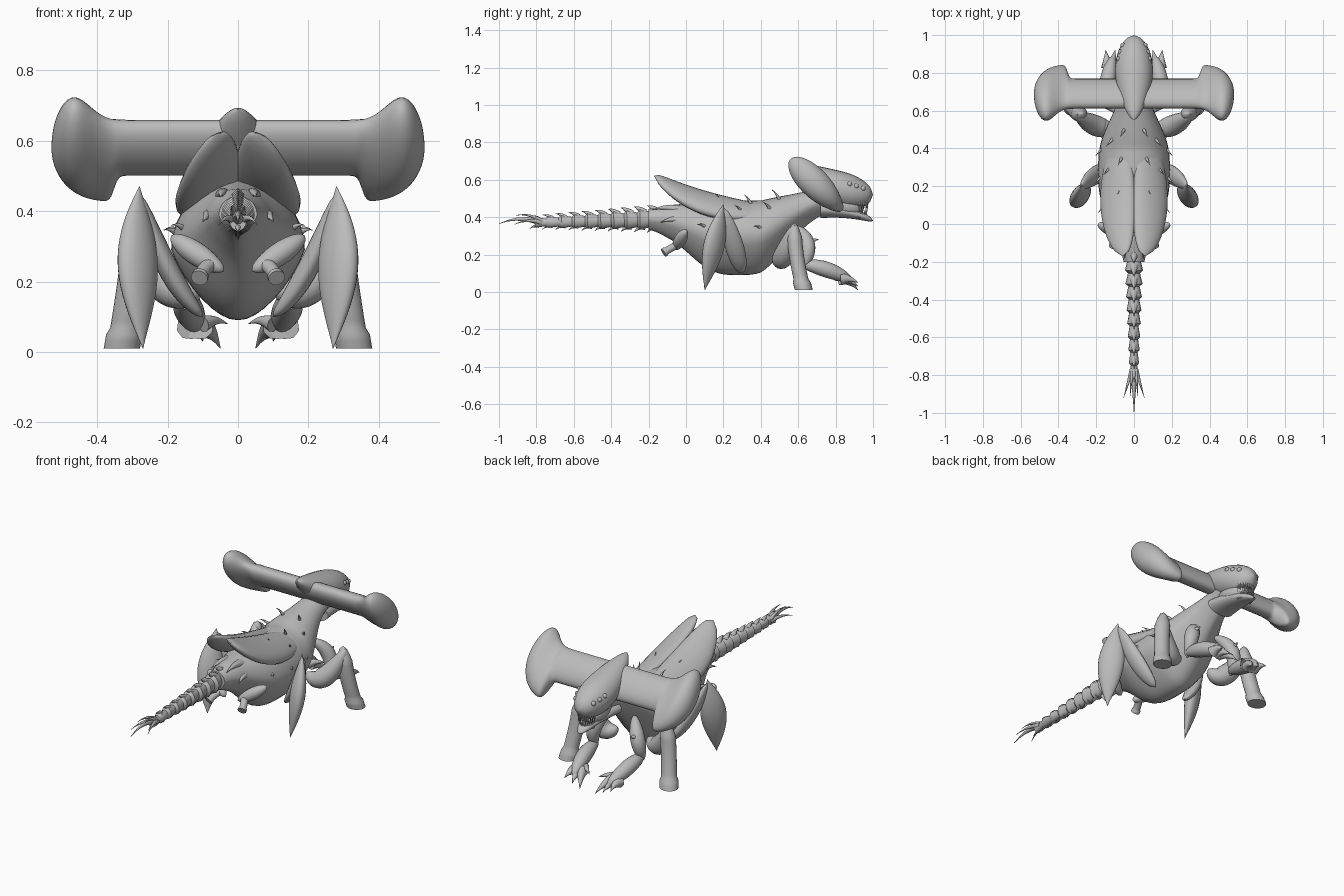
import bpy, bmesh, math
from mathutils import Vector

cube = bpy.data.objects.get("Cube")
if cube:
    bpy.data.objects.remove(cube, do_unlink=True)

grey = bpy.data.materials.new("stone grey")
grey.use_nodes = True
grey.diffuse_color = (0.5, 0.5, 0.5, 1)
grey.node_tree.nodes["Principled BSDF"].inputs["Base Color"].default_value = grey.diffuse_color

ALONG_X, ALONG_Y, UP = Vector((1, 0, 0)), Vector((0, 1, 0)), Vector((0, 0, 1))


def finish(name, bm):
    bmesh.ops.recalc_face_normals(bm, faces=bm.faces)
    mesh = bpy.data.meshes.new(name)
    bm.to_mesh(mesh)
    bm.free()
    mesh.materials.append(grey)
    obj = bpy.data.objects.new(name, mesh)
    bpy.context.collection.objects.link(obj)
    bpy.ops.object.select_all(action="DESELECT")
    obj.select_set(True)
    bpy.context.view_layer.objects.active = obj
    bpy.ops.object.shade_smooth_by_angle(angle=math.radians(45))


def loft(bm, rows, ref=UP, side=1, sides=20, axis=None, keel=0):
    """Join ellipses given as (centre, half width, half height); keel narrows the underside."""
    rings = []
    for i, (centre, w, h) in enumerate(rows):
        ahead, behind = rows[min(i + 1, len(rows) - 1)][0], rows[max(i - 1, 0)][0]
        tangent = axis or (ahead - behind).normalized()
        across = tangent.cross(ref).normalized()
        up = across.cross(tangent)
        ring = []
        for k in range(sides):
            c, s = math.cos(math.tau * k / sides), math.sin(math.tau * k / sides)
            p = centre + across * max(w, 0.001) * c * (1 + keel * min(0, s)) + up * max(h, 0.001) * s
            ring.append(bm.verts.new((p.x * side, p.y, p.z)))
        rings.append(ring)
    for low, high in zip(rings, rings[1:]):
        for k in range(sides):
            n = (k + 1) % sides
            bm.faces.new((low[k], low[n], high[n], high[k]))
    bm.faces.new(rings[0])
    bm.faces.new(rings[-1])


# Thickness rules along a limb, from start (0) to end (1)
def spindle(t):
    return math.sqrt(max(0, math.sin(math.pi * t)))


def blade(t):
    return math.sin(math.pi * t)


def thorn(t):
    return 1 - t


def nose(t):
    return math.sqrt(1 - t)


def boot(t):
    return math.sqrt(min(1, 4 * t)) * (1.2 if t > 0.85 else 1)


def limb_rows(start, bend, end, w, h, shape, steps=20):
    """Smooth path through three points with a thickness rule."""
    a, b, c = Vector(start), Vector(bend), Vector(end)
    handle = b * 2 - (a + c) / 2
    rows = []
    for i in range(steps + 1):
        t = i / steps
        centre = a * (1 - t) ** 2 + handle * 2 * t * (1 - t) + c * t * t
        rows.append((centre, w * shape(t), h * shape(t)))
    return rows


def single(name, rows, **options):
    bm = bmesh.new()
    loft(bm, rows, **options)
    finish(name, bm)


def pair(name, rows, **options):
    single("left_" + name, rows, **options)
    single("right_" + name, rows, side=-1, **options)


def spike(bm, base, tip, r, side=1):
    a, b = Vector(base), Vector(tip)
    sag = Vector((0, 0, (a - b).length / 10))
    loft(bm, limb_rows(a, (a + b) / 2 + sag, b, r, r, thorn, steps=5),
         ref=Vector((0.3, 0.2, 1)), side=side, sides=8)


# Torso and neck: a swollen belly with a keel, then a rising neck
def body_at(y):
    swell = math.exp(-abs((y - 0.28) / 0.3) ** 3)
    slim = 0.07 * min(1, (y + 0.5) / 0.4)
    z = 0.39 - 0.1 * swell + 0.3 * max(0, y - 0.4)
    return Vector((0, y, z)), slim + 0.12 * swell, slim + 0.13 * swell


single("body", [body_at(i / 40 - 0.2) for i in range(41)],
       sides=32, axis=ALONG_Y, keel=0.35)

# Segmented tail with flared rims, and scales above and below
count = 10
step = 0.7 / count
rows = []
bm = bmesh.new()
for i in range(count):
    y, z, r = -0.12 - step * i, 0.39 - 0.002 * i, 0.06 - 0.0035 * i
    back = y - step
    rows += [(Vector((0, y, z)), r * 0.6, r * 0.75), (Vector((0, y - step * 0.8, z)), r * 0.85, r)]
    for s in (-1, 1):
        spike(bm, (0, y - step / 2, z + s * r * 0.6), (0, back - step / 4, z + s * r * 1.2), r * 0.45)
single("tail", rows, sides=14)
finish("tail_scales", bm)

# Tail fork
bm = bmesh.new()
spike(bm, (0, -0.77, 0.37), (0, -1, 0.365), 0.02)
for s in (-1, 1):
    spike(bm, (0.01, -0.77, 0.37), (0.055, -0.92, 0.36), 0.014, side=s)
    spike(bm, (0.01, -0.77, 0.38), (0.02, -0.91, 0.41), 0.012, side=s)
finish("tail_fork", bm)

# Pointed back shells, leaning outwards and meeting over the spine
pair("back_shell", limb_rows((0.06, -0.17, 0.62), (0.085, 0.12, 0.47), (0.07, 0.5, 0.43),
                             0.105, 0.045, spindle),
     ref=Vector((0.6, 0, 1)), axis=ALONG_Y)

# Thorns scattered over the back and flanks, and pointed plates at the tail root
bm = bmesh.new()
for i in range(10):
    centre, w, h = body_at(0.05 * i + 0.05)
    angle = (1.2, 0.25, 0.8)[i % 3]
    out = Vector((math.cos(angle), 0, math.sin(angle)))
    base = centre + Vector((w * out.x, 0, h * out.z)) * 0.95
    for s in (-1, 1):
        spike(bm, base, base + out * (0.03 + 0.03 * out.z) - ALONG_Y * 0.04, 0.01, side=s)
for s in (-1, 1):
    spike(bm, (0.07, 0, 0.38), (0.1, -0.14, 0.37), 0.03, side=s)
    spike(bm, (0.04, -0.02, 0.43), (0.05, -0.18, 0.44), 0.03, side=s)
finish("thorns", bm)


# Skull with a crest running back to a point
def skull_at(t):
    w = 0.1 * spindle(t ** 1.3)
    z = 0.69 - 0.17 * math.sin(t * math.pi / 2)
    return Vector((0, 0.55 + 0.45 * t, z)), w, w * (0.75 + 0.3 * t)


single("skull", [skull_at(i / 30) for i in range(31)], sides=24)
single("lower_jaw", limb_rows((0, 0.72, 0.44), (0, 0.87, 0.425), (0, 1, 0.38), 0.085, 0.045, nose))
single("mouth_core", limb_rows((0, 0.72, 0.48), (0, 0.84, 0.46), (0, 0.95, 0.44),
                               0.07, 0.06, spindle))

# Teeth around both jaws
bm = bmesh.new()
for i in range(-6, 7):
    x, y = 0.055 * math.sin(i / 5), 0.9 + 0.07 * math.cos(i / 5)
    spike(bm, (x, y, 0.48), (x, y, 0.43), 0.007)
    spike(bm, (x * 0.8, y - 0.01, 0.395), (x * 0.8, y, 0.44), 0.006)
finish("teeth", bm)

# Rows of small eyes on the brow
bm = bmesh.new()
for i in range(3):
    centre, w, h = skull_at(0.72 + 0.08 * i)
    for s in (-1, 1):
        ball = bmesh.ops.create_uvsphere(bm, u_segments=12, v_segments=8, radius=0.014)
        bmesh.ops.translate(bm, verts=ball["verts"],
                            vec=centre + Vector((s * w * 0.85, 0, h * 0.45)))
finish("eyes", bm)

# Hammer arms ending in slanted crescents: a hooked front edge, a swept rear edge
rows = []
for i in range(81):
    t = math.sin(i / 80 * math.pi / 2)
    x = 0.53 * t
    hook = 1 / (1 + math.exp((0.352 - x) / 0.006))
    sweep = math.exp(-((x - 0.47) / 0.07) ** 2)
    close = math.sqrt(max(0, 1 - t ** 25))
    front = (0.1 + 0.11 * hook) * math.sqrt(max(0, 1 - (max(0, x - 0.35) / 0.18) ** 2))
    rear = (0.1 + 0.09 * sweep) * close
    shift = (front - rear) * 0.35
    rows.append((Vector((x, 0.69 + shift, 0.58 - shift)),
                 (0.05 + 0.03 * sweep) * close, (front + rear) / 2))
pair("hammer_lobe", rows, ref=Vector((0, 1, -1)), axis=ALONG_X, sides=28)

# Middle limbs: thigh rising from the belly, then a hanging blade
pair("middle_thigh", limb_rows((0.1, 0.3, 0.1), (0.2, 0.26, 0.24), (0.28, 0.2, 0.45),
                               0.03, 0.05, spindle), ref=ALONG_Y)
pair("middle_blade", limb_rows((0.28, 0.2, 0.47), (0.285, 0.15, 0.25), (0.27, 0.1, 0.01),
                               0.04, 0.07, blade), ref=Vector((1, -1, 0)))

# Front legs: low bulging thigh, raised knee, flat hoof
pair("front_thigh", limb_rows((0.1, 0.5, 0.2), (0.2, 0.52, 0.19), (0.3, 0.58, 0.36),
                              0.055, 0.055, spindle), ref=ALONG_Y)
pair("front_shin", limb_rows((0.28, 0.58, 0.37), (0.3, 0.59, 0.2), (0.33, 0.63, 0.01),
                             0.043, 0.04, boot), ref=ALONG_Y, axis=-UP)

# Grasping arms with clawed hands
pair("upper_arm", limb_rows((0.07, 0.58, 0.35), (0.14, 0.65, 0.25), (0.15, 0.62, 0.12),
                            0.04, 0.04, spindle), ref=ALONG_X)
pair("forearm", limb_rows((0.15, 0.61, 0.15), (0.14, 0.75, 0.12), (0.11, 0.89, 0.06),
                          0.042, 0.042, spindle))
bm = bmesh.new()
for s in (-1, 1):
    for i in range(3):
        spike(bm, (0.1 + 0.02 * i, 0.83, 0.07), (0.05 + 0.05 * i, 0.92, 0.01 + 0.02 * i), 0.035, side=s)
    spike(bm, (0.1, 0.8, 0.08), (0.03, 0.86, 0.08), 0.025, side=s)
    spike(bm, (0.14, 0.65, 0.26), (0.13, 0.71, 0.28), 0.025, side=s)
finish("claws", bm)

# Small hind legs folded under the hips, with stubby feet
pair("hind_thigh", limb_rows((0.19, 0, 0.33), (0.12, -0.03, 0.28), (0.04, -0.06, 0.23),
                             0.033, 0.033, spindle))
pair("hind_foot", limb_rows((0.06, -0.03, 0.26), (0.09, -0.07, 0.24), (0.11, -0.12, 0.21),
                            0.02, 0.02, boot))
